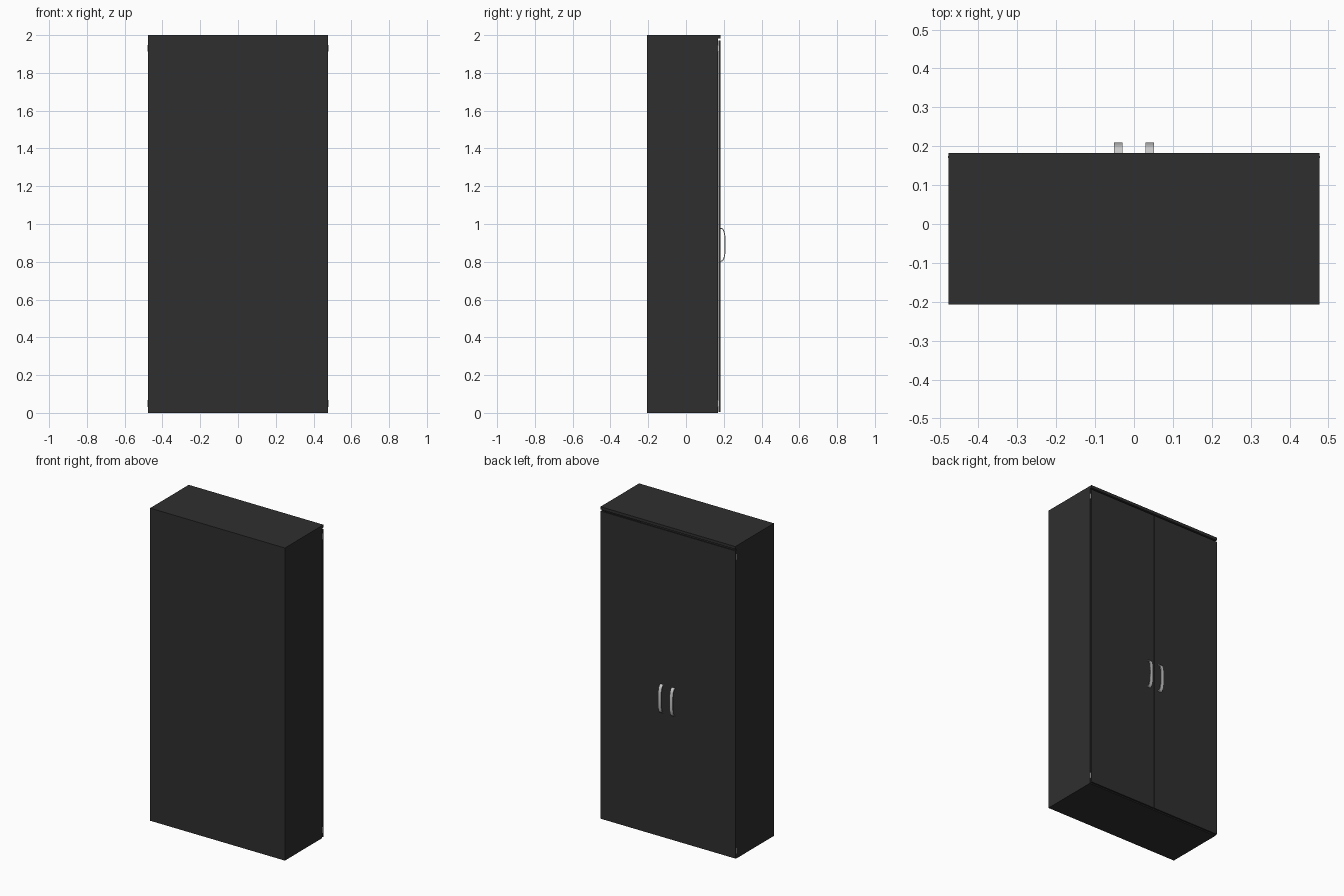
import bpy, bmesh, math

if "Cube" in bpy.data.objects:
    bpy.data.objects.remove(bpy.data.objects["Cube"])


def material(name, r, g, b):
    m = bpy.data.materials.new(name)
    m.diffuse_color = (r, g, b, 1)
    m.use_nodes = True
    m.node_tree.nodes["Principled BSDF"].inputs["Base Color"].default_value = m.diffuse_color
    return m


black = material("charcoal", 0.028, 0.028, 0.028)
steel = material("brushed_steel", 0.58, 0.58, 0.58)


def finish(name, bm, mat):
    bmesh.ops.recalc_face_normals(bm, faces=bm.faces)
    me = bpy.data.meshes.new(name)
    bm.to_mesh(me)
    bm.free()
    me.materials.append(mat)
    ob = bpy.data.objects.new(name, me)
    bpy.context.collection.objects.link(ob)
    return ob


def box(name, x, y, z, mat=black):
    bm = bmesh.new()
    bmesh.ops.create_cube(bm, size=1)
    for v in bm.verts:
        v.co = [lo + (c + 0.5) * (hi - lo) for c, (lo, hi) in zip(v.co, (x, y, z))]
    return finish(name, bm, mat)


W, BACK, EDGE, FACE, T = 0.477, -0.207, 0.169, 0.183, 0.018

# Carcass panels
box("top_panel", (-W, W), (BACK, FACE), (2 - T, 2))
box("bottom_panel", (-W, W), (BACK, EDGE), (0, T))
box("back_panel", (-W + T, W - T), (BACK, BACK + 0.01), (T, 2 - T))
for i in range(1, 5):
    z = 0.4 * i
    box("shelf", (-W + T, W - T), (BACK + 0.01, 0.14), (z - T / 2, z + T / 2))


def handle(name, xc):
    # Bowed flat strip: outer arc and offset inner arc in the y-z plane
    n, zc, half, bow, thick = 12, 0.89, 0.09, 0.027, 0.005
    outer, inner = [], []
    for i in range(n + 1):
        a = math.pi * i / n
        c, s = math.cos(a), math.sin(a)
        c = math.copysign(abs(c) ** 0.75, c)
        s = max(s, 0) ** 0.75
        outer.append((FACE + bow * s, zc + half * c))
        inner.append((FACE + (bow - thick) * s, zc + (half - thick) * c))
    bm = bmesh.new()
    rings = []
    for o, q in zip(outer, inner):
        rings.append([bm.verts.new((xc + dx, y, z)) for dx, (y, z) in
                      ((-0.011, o), (0.011, o), (0.011, q), (-0.011, q))])
    for a, b in zip(rings, rings[1:]):
        for k in range(4):
            bm.faces.new((a[k], a[(k + 1) % 4], b[(k + 1) % 4], b[k]))
    bm.faces.new(rings[0])
    bm.faces.new(rings[-1])
    ob = finish(name, bm, steel)
    bpy.ops.object.select_all(action='DESELECT')
    ob.select_set(True)
    bpy.context.view_layer.objects.active = ob
    bpy.ops.object.shade_smooth_by_angle(angle=math.radians(40))


def hinge(x, z):
    bm = bmesh.new()
    bmesh.ops.create_cone(bm, cap_ends=True, segments=12, radius1=0.004,
                          radius2=0.004, depth=0.036)
    bmesh.ops.translate(bm, verts=bm.verts, vec=(x, 0.172, z))
    finish("hinge", bm, steel)


# Mirrored parts: sides, doors, handles, hinges
for s, side in ((-1, "left"), (1, "right")):
    box(side + "_side_panel", sorted((s * (W - T), s * W)), (BACK, EDGE), (T, 2 - T))
    box(side + "_door", sorted((s * 0.0008, s * W)), (0.173, FACE), (0.004, 1.972))
    handle(side + "_handle", s * 0.041)
    for z in (0.05, 1.93):
        hinge(s * (W - 0.002), z)
